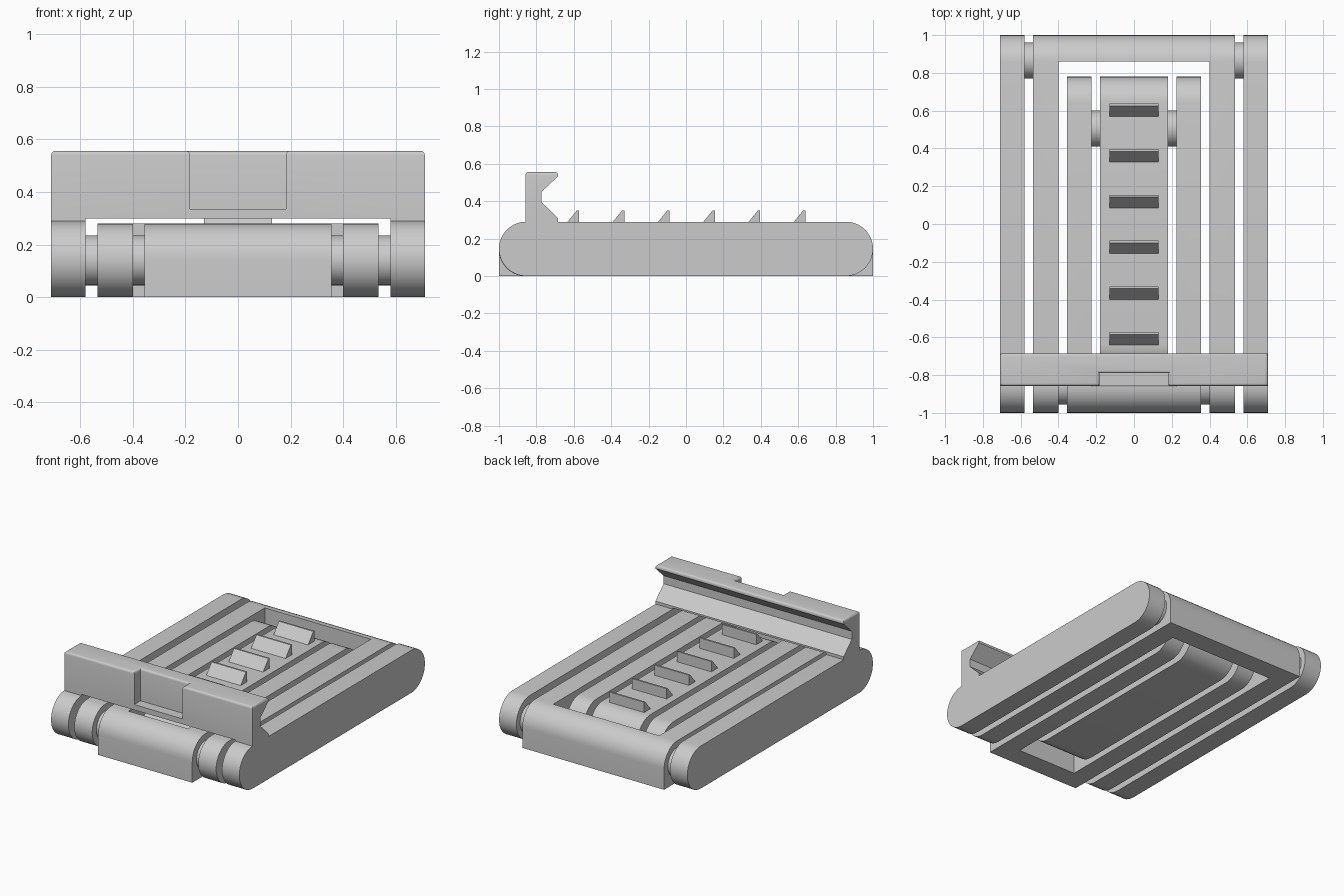
import bpy, bmesh
from math import sin, cos, pi

if "Cube" in bpy.data.objects:
    bpy.data.objects.remove(bpy.data.objects["Cube"])

grey = bpy.data.materials.new("light grey")
grey.use_nodes = True
grey.diffuse_color = (0.6, 0.6, 0.6, 1)
grey.node_tree.nodes["Principled BSDF"].inputs["Base Color"].default_value = (0.6, 0.6, 0.6, 1)


def make_object(name, bm):
    bmesh.ops.recalc_face_normals(bm, faces=bm.faces)
    mesh = bpy.data.meshes.new(name)
    bm.to_mesh(mesh)
    bm.free()
    mesh.materials.append(grey)
    obj = bpy.data.objects.new(name, mesh)
    bpy.context.collection.objects.link(obj)
    return obj


def select_only(obj):
    bpy.ops.object.select_all(action="DESELECT")
    obj.select_set(True)
    bpy.context.view_layer.objects.active = obj


def extrude_profile(name, outline, x0, x1):
    """Extrude a (y, z) outline along x."""
    bm = bmesh.new()
    face = bm.faces.new([bm.verts.new((x0, y, z)) for y, z in outline])
    out = bmesh.ops.extrude_face_region(bm, geom=[face])
    moved = [v for v in out["geom"] if isinstance(v, bmesh.types.BMVert)]
    bmesh.ops.translate(bm, verts=moved, vec=(x1 - x0, 0, 0))
    return make_object(name, bm)


def box(name, x0, x1, y0, y1, z0, z1):
    return extrude_profile(name, [(y0, z0), (y1, z0), (y1, z1), (y0, z1)], x0, x1)


def bar_outline(y0, y1, height, square_front=False, square_back=False, steps=20):
    """Round-ended bar; a square end keeps its bottom corner."""
    r = height / 2
    back = [(y1 - r + r * cos(a), r + r * sin(a))
            for a in (-pi / 2 + pi * i / steps for i in range(steps + 1))]
    front = [(y0 + r + r * cos(a), r + r * sin(a))
             for a in (pi / 2 + pi * i / steps for i in range(steps + 1))]
    if square_back:
        back = [(y1, 0)] + back[steps // 2:]
    if square_front:
        front = front[:steps // 2 + 1] + [(y0, 0)]
    return back + front


def cut(obj, cutter):
    mod = obj.modifiers.new("cut", "BOOLEAN")
    mod.operation, mod.solver, mod.object = "DIFFERENCE", "EXACT", cutter
    select_only(obj)
    bpy.ops.object.modifier_apply(modifier=mod.name)
    bpy.data.objects.remove(cutter)


def smooth(obj):
    select_only(obj)
    bpy.ops.object.shade_smooth_by_angle(angle=0.5)


H = 0.28

# Outer side arms
for side, x0, x1 in (("left", 0.58, 0.71), ("right", -0.71, -0.58)):
    smooth(extrude_profile(side + "_outer_arm", bar_outline(-1, 1, 0.29), x0, x1))

# Middle frame, joined across the back
frame = extrude_profile("middle_frame", bar_outline(-1, 1, H, square_back=True), -0.535, 0.535)
cut(frame, box("cutter", -0.4, 0.4, -1.5, 0.86, -0.5, 0.5))
smooth(frame)

# Inner frame, joined across the front
frame = extrude_profile("inner_frame", bar_outline(-1, 0.78, H, square_front=True), -0.355, 0.355)
cut(frame, box("cutter", -0.225, 0.225, -0.86, 1.5, -0.5, 0.5))
smooth(frame)

# Central tongue
smooth(extrude_profile("tongue", bar_outline(-0.78, 0.78, H), -0.18, 0.18))

# Hinge pins bridging the gaps
for name, x0, x1, y in (("outer_pin", 0.53, 0.585, 0.865),
                        ("middle_pin", 0.35, 0.405, -0.86),
                        ("inner_pin", 0.175, 0.23, 0.505)):
    circle = [(y + 0.095 * cos(2 * pi * i / 40), 0.14 + 0.095 * sin(2 * pi * i / 40))
              for i in range(40)]
    smooth(extrude_profile("left_" + name, circle, x0, x1))
    smooth(extrude_profile("right_" + name, circle, -x1, -x0))

# Row of ratchet teeth on the tongue
for i in range(6):
    y = -0.572 + 0.242 * i
    extrude_profile("tooth_%d" % (i + 1),
                    [(y - 0.073, H - 0.005), (y, H - 0.005), (y, 0.35), (y - 0.012, 0.35)],
                    -0.13, 0.13)

# Clamp rail with a V groove, a thumb notch and clearance underneath
rail = extrude_profile("clamp_rail",
                       [(-0.858, 0.287), (-0.858, 0.556), (-0.685, 0.556), (-0.685, 0.532),
                        (-0.773, 0.45), (-0.773, 0.395), (-0.685, 0.31), (-0.685, 0.287)],
                       -0.71, 0.71)
cut(rail, box("cutter", -0.58, 0.58, -1, -0.5, 0.2, 0.298))
cut(rail, box("cutter", -0.182, 0.182, -1, -0.79, 0.335, 0.7))
bm = bmesh.new()
bm.from_mesh(rail.data)
edges = [e for e in bm.edges
         if all(v.co.z > 0.55 for v in e.verts) and e.calc_face_angle(0) > 0.5]
bmesh.ops.bevel(bm, geom=edges, offset=0.016, segments=4, profile=0.5, affect="EDGES")
bm.to_mesh(rail.data)
bm.free()
smooth(rail)
